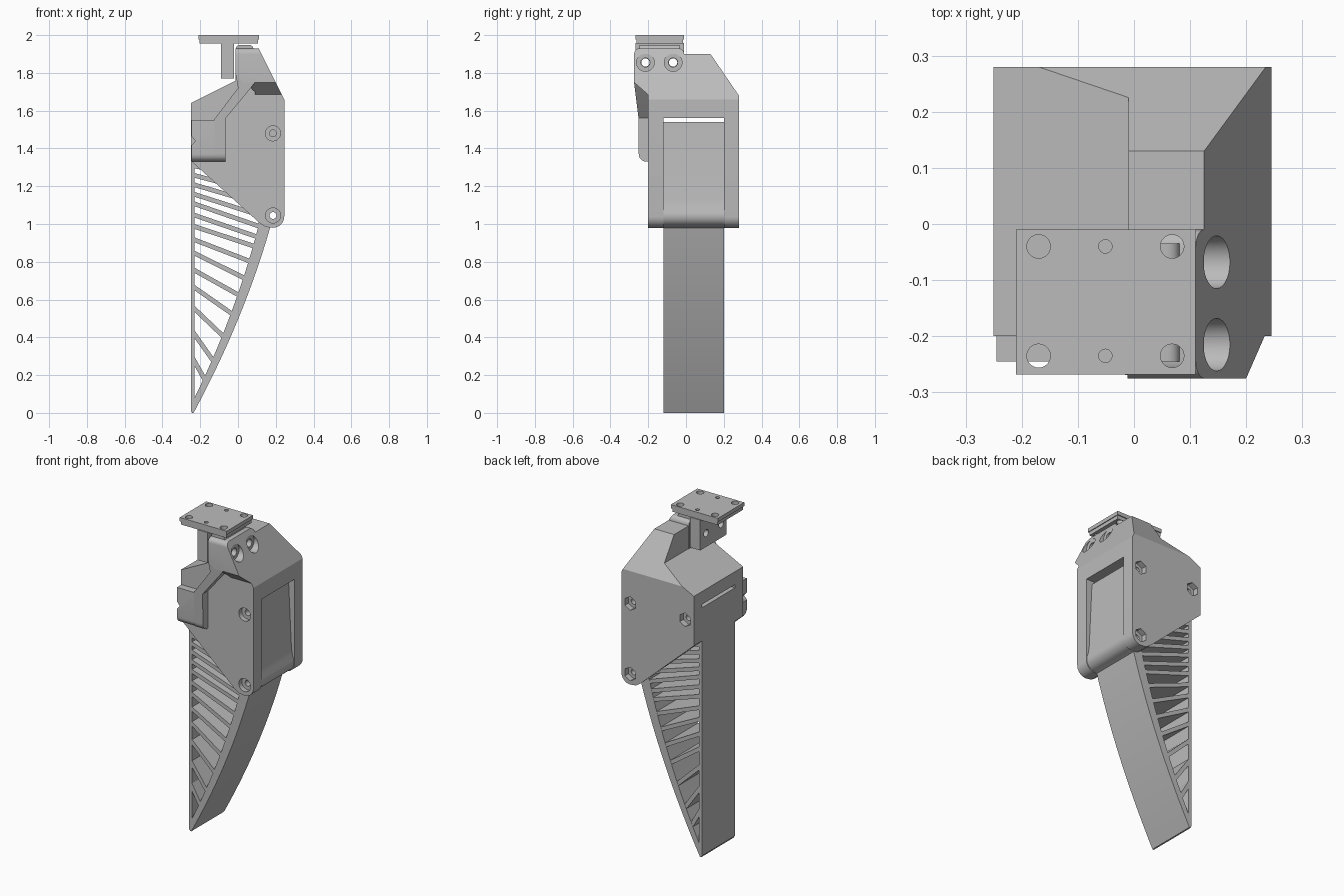
import bpy, bmesh, math
from mathutils import Matrix

if "Cube" in bpy.data.objects:
    bpy.data.objects.remove(bpy.data.objects["Cube"])

grey = bpy.data.materials.new("printed_grey")
grey.diffuse_color = (0.5, 0.5, 0.5, 1)
grey.use_nodes = True
grey.node_tree.nodes["Principled BSDF"].inputs["Base Color"].default_value = grey.diffuse_color


def add_prism(bm, pts, axis, a, b):
    """Extrude a closed 2D outline along x or y: (y, z) for x, (x, z) for y."""
    def place(p, d):
        return (d, p[0], p[1]) if axis == 'x' else (p[0], d, p[1])
    lo = [bm.verts.new(place(p, a)) for p in pts]
    hi = [bm.verts.new(place(p, b)) for p in pts]
    bm.faces.new(lo)
    bm.faces.new(hi[::-1])
    n = len(pts)
    for i in range(n):
        bm.faces.new((lo[i], hi[i], hi[(i + 1) % n], lo[(i + 1) % n]))


def finish(bm, name):
    bmesh.ops.recalc_face_normals(bm, faces=bm.faces[:])
    me = bpy.data.meshes.new(name)
    bm.to_mesh(me)
    bm.free()
    me.materials.append(grey)
    ob = bpy.data.objects.new(name, me)
    bpy.context.collection.objects.link(ob)
    return ob


def prism(name, pts, axis, a, b):
    bm = bmesh.new()
    add_prism(bm, pts, axis, a, b)
    return finish(bm, name)


def rect(u0, u1, v0, v1):
    return [(u0, v0), (u1, v0), (u1, v1), (u0, v1)]


def cyl(axis, centre, r, length, sides=28):
    rot = {'x': Matrix.Rotation(math.pi / 2, 4, 'Y'),
           'y': Matrix.Rotation(math.pi / 2, 4, 'X'), 'z': Matrix()}[axis]
    bm = bmesh.new()
    bmesh.ops.create_cone(bm, cap_ends=True, segments=sides, radius1=r, radius2=r,
                          depth=length, matrix=Matrix.Translation(centre) @ rot)
    return finish(bm, "cutter")


def combine(ob, other, op='DIFFERENCE'):
    mod = ob.modifiers.new("bool", 'BOOLEAN')
    mod.operation, mod.solver, mod.object = op, 'EXACT', other
    bpy.context.view_layer.objects.active = ob
    bpy.ops.object.modifier_apply(modifier=mod.name)
    bpy.data.objects.remove(other)


def arc(cx, cz, r, a0, a1, n):
    return [(cx + r * math.cos(math.radians(a0 + (a1 - a0) * i / n)),
             cz + r * math.sin(math.radians(a0 + (a1 - a0) * i / n))) for i in range(n + 1)]


# Housing: two side plates joined by a faceted cap
outline = [(-0.25, 1.64), (-0.01, 1.76), (-0.01, 1.9), (0.125, 1.9), (0.245, 1.66)]
outline += arc(0.185, 1.04, 0.06, 0, -90, 8) + [(0.145, 0.985), (0.115, 1.005), (-0.25, 1.335)]
housing = prism("housing", outline, 'y', -0.2, 0.28)
combine(housing, prism("cutter", rect(-0.12, 0.2, 0.8, 1.56), 'x', -0.5, 0.5))
combine(housing, prism("cutter", [(0.10, 1.944), (0.31, 1.636), (0.4, 2.0)], 'x', -0.5, 0.5))

# Hinge block on the front of the cap
side = [(-0.275, 1.75)] + arc(-0.245, 1.9, 0.03, 180, 90, 5)
side += arc(-0.04, 1.9, 0.03, 90, 0, 5) + [(-0.01, 1.68), (-0.195, 1.68)]
block = prism("hinge_block", side, 'x', -0.012, 0.235)
combine(block, prism("cutter", [(0.095, 1.96), (0.275, 1.60), (0.4, 2.0)], 'y', -0.5, 0.5))
combine(block, prism("cutter", [(-0.1, 1.7), (-0.1, 1.6), (0.09, 1.6), (0.09, 1.7),
                                (0.03, 1.75), (-0.012, 1.79)], 'y', -0.4, -0.2))
combine(housing, block, 'UNION')

# Screw holes through the plates: round seats in front, hexagonal seats behind
for x, z in ((0.185, 1.48), (0.185, 1.045), (-0.19, 1.48)):
    combine(housing, cyl('y', (x, -0.2, z), 0.04, 0.06))
    combine(housing, cyl('y', (x, 0.28, z), 0.042, 0.07, 6))
    combine(housing, cyl('y', (x, 0, z), 0.018, 0.8))

# Finger: straight back wall, curved contact wall and fan of thin ribs
def outer(z):
    return -0.235 + 0.5387 * z - 0.128 * z * z


def inner(z):
    return outer(z) - 0.035 - 0.03 * z


zs = [0.98 * i / 14 for i in range(15)]
wall = [(outer(z), z) for z in zs]
wall += arc(0.185, 1.045, 0.058, -85, 15, 9)
wall += [(0.232, 1.09), (0.225, 1.13), (0.205, 1.54), (0.14, 1.54), (0.12, 1.1)]
wall += [(inner(z), z) for z in reversed(zs[1:])] + [(-0.245, 0)]
curved = prism("finger_curved_wall", wall, 'y', -0.12, 0.2)
combine(curved, cyl('y', (0.185, 0, 1.045), 0.018, 0.8))

prism("finger_back_wall", [(-0.25, 0.01), (-0.24, 0), (-0.23, 0.015), (-0.23, 1.54),
                           (-0.25, 1.54)], 'y', -0.12, 0.2)
prism("finger_top_wall", rect(-0.24, 0.18, 1.51, 1.54), 'y', -0.12, 0.2)

ribs = [(0.29, 0.17), (0.43, 0.27), (0.56, 0.40), (0.67, 0.52), (0.76, 0.62), (0.85, 0.71),
        (0.92, 0.80), (0.99, 0.88), (1.05, 0.93), (1.11, 0.98), (1.16, 1.04), (1.21, 1.10),
        (1.26, 1.16), (1.31, 1.22), (1.37, 1.29), (1.43, 1.36)]
bm = bmesh.new()
for zl, zr in ribs:
    xr = (inner(zr) if zr < 0.98 else 0.12) + 0.015
    t = 0.012 * math.hypot(1, (zl - zr) / (xr + 0.24))
    add_prism(bm, [(-0.24, zl - t), (xr, zr - t), (xr, zr + t), (-0.24, zl + t)],
              'y', -0.119, 0.199)
finish(bm, "finger_ribs")

# Bent arm, leaning back toward the plate as it descends
arm = prism("bent_arm", [(-0.012, 1.79), (0.03, 1.75), (0.09, 1.75), (0.06, 1.71), (-0.065, 1.56),
                         (-0.065, 1.33), (-0.125, 1.33), (-0.125, 1.555), (0.0, 1.72)],
            'y', -0.275, -0.195)
for v in arm.data.vertices:
    if v.co.y < -0.25:
        v.co.y = -0.25 - 0.025 * min(max((v.co.z - 1.55) / 0.2, 0), 1)
combine(arm, prism("cutter", [(-0.27, 1.3)] + [(-0.27, 1.37)]
                   + arc(-0.21, 1.37, 0.04, 180, 270, 6) + [(-0.21, 1.3)], 'x', -0.3, 0.0))

# Clip pad at the end of the arm, with a small notch in its outer edge
pad = prism("clip_pad", [(-0.195, 1.55), (-0.245, 1.55)]
            + arc(-0.205, 1.37, 0.04, 180, 270, 6) + [(-0.195, 1.33)], 'x', -0.245, -0.12)
combine(pad, prism("cutter", [(-0.26, 1.48), (-0.225, 1.44), (-0.26, 1.40)], 'y', -0.3, -0.1))

# Mounting bracket: plate, lower layer and stem
parts = [prism("mount_plate", rect(-0.21, 0.11, 1.977, 2.0), 'y', -0.268, -0.01),
         prism("mount_plate_lower", rect(-0.205, 0.105, 1.955, 1.977), 'y', -0.262, -0.016)]
for part in parts:
    for y in (-0.04, -0.235):
        for x in (-0.17, 0.068):
            combine(part, cyl('z', (x, y, 1.98), 0.021, 0.2))
        combine(part, cyl('z', (-0.051, y, 2.0), 0.012, 0.03, 16))
stem = prism("mount_stem", rect(-0.09, -0.02, 1.77, 1.957), 'y', -0.268, -0.01)

# Rounded knuckle above the hinge block
prism("hinge_knuckle", [(-0.012, 1.88)] + arc(0.01, 1.926, 0.022, 180, 90, 4)
      + arc(0.06, 1.926, 0.022, 90, 0, 4) + [(0.082, 1.9)], 'y', -0.245, -0.035)

# Hinge screw holes along x
for y in (-0.215, -0.068):
    combine(housing, cyl('x', (0.225, y, 1.855), 0.047, 0.2))
    combine(housing, cyl('x', (0, y, 1.855), 0.024, 0.8))
    combine(stem, cyl('x', (0, y, 1.855), 0.022, 0.8))

# Smooth shading with sharp edges kept
bpy.ops.object.select_all(action='DESELECT')
for ob in bpy.context.scene.objects:
    ob.select_set(True)
    bpy.context.view_layer.objects.active = ob
bpy.ops.object.shade_smooth_by_angle(angle=math.radians(25))
